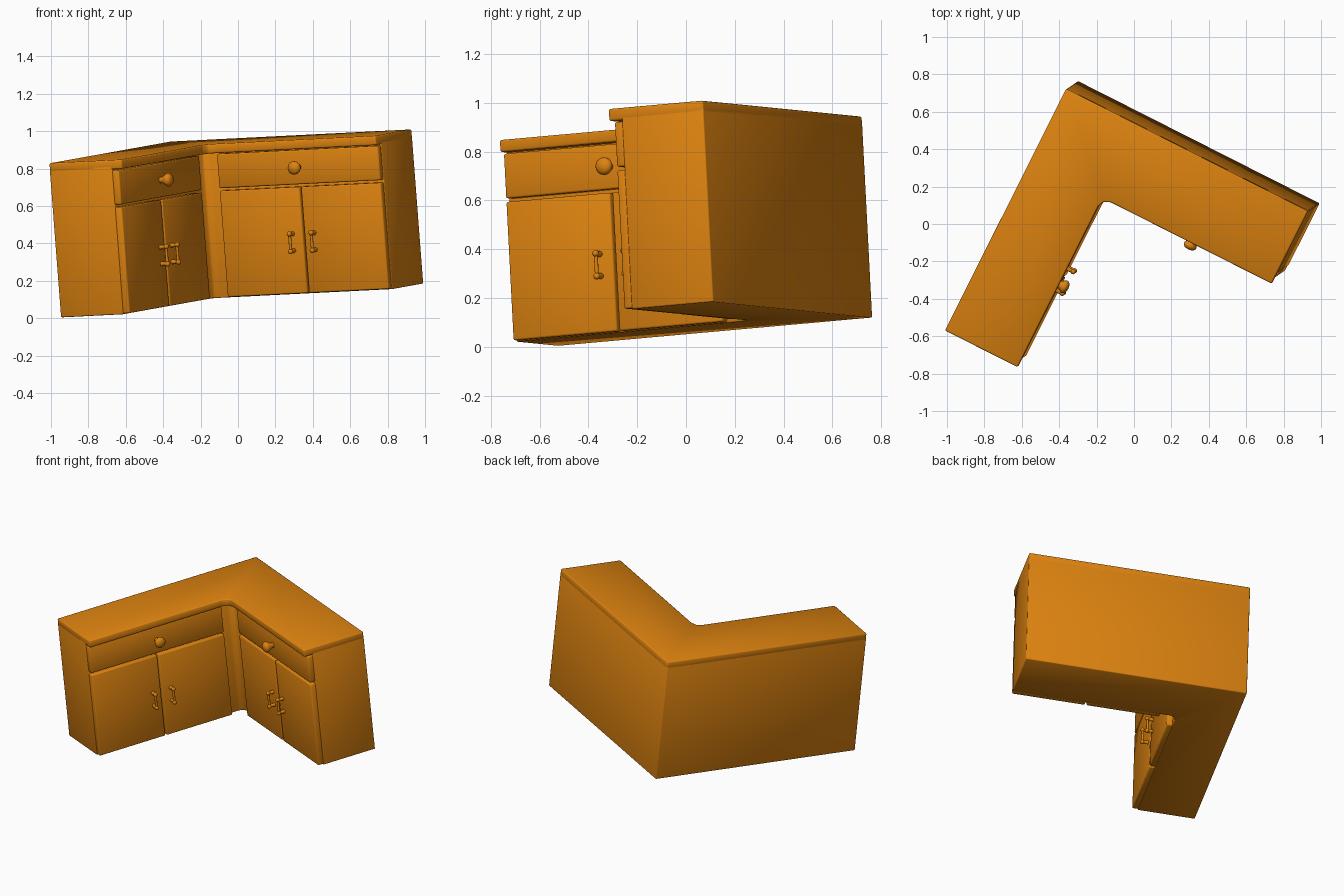
import bpy, bmesh, math
from mathutils import Matrix, Vector

if "Cube" in bpy.data.objects:
    bpy.data.objects.remove(bpy.data.objects["Cube"], do_unlink=True)

# Single wood colour
wood = bpy.data.materials.new("orange_wood")
wood.use_nodes = True
COLOR = (0.72, 0.225, 0.005, 1)
wood.diffuse_color = COLOR
wood.node_tree.nodes["Principled BSDF"].inputs["Base Color"].default_value = COLOR

# Tilted frame with its origin at the rear bottom corner of the L
u = Vector((0.891, -0.451, 0.045)).normalized()
v = Vector((0.443, 0.893, 0.08))
v = (v - u * v.dot(u)).normalized()
w = u.cross(v)
FRAME = Matrix.Translation((-0.30, 0.765, 0.12)) @ Matrix((u, v, w)).transposed().to_4x4()
# Swaps the right wing with the left wing
SWAP = Matrix(((0, -1, 0, 0), (-1, 0, 0, 0), (0, 0, 1, 0), (0, 0, 0, 1)))

LENGTH, BODY, FRONT, TOP, HEIGHT = 1.45, 0.375, 0.412, 0.435, 0.828


def finish(name, bm, left=False):
    bm.transform(FRAME @ SWAP if left else FRAME)
    bmesh.ops.recalc_face_normals(bm, faces=bm.faces)
    mesh = bpy.data.meshes.new(name)
    bm.to_mesh(mesh)
    bm.free()
    mesh.materials.append(wood)
    ob = bpy.data.objects.new(name, mesh)
    bpy.context.collection.objects.link(ob)
    bpy.ops.object.select_all(action='DESELECT')
    ob.select_set(True)
    bpy.context.view_layer.objects.active = ob
    bpy.ops.object.shade_smooth_by_angle(angle=math.radians(50))
    return ob


def prism(points, z0, z1, bevel):
    """Extruded outline with rounded edges."""
    bm = bmesh.new()
    face = bm.faces.new([bm.verts.new((x, y, z0)) for x, y in points])
    ext = bmesh.ops.extrude_face_region(bm, geom=[face])
    for vert in ext["geom"]:
        if isinstance(vert, bmesh.types.BMVert):
            vert.co.z = z1
    bmesh.ops.recalc_face_normals(bm, faces=bm.faces)
    bmesh.ops.bevel(bm, geom=bm.edges[:], offset=bevel, segments=2,
                    profile=0.5, affect='EDGES')
    return bm


def l_outline(depth, cut):
    """L-shaped plan whose inner corner is rounded off."""
    mid = cut * 0.3
    return [(0, 0), (0, -LENGTH), (depth, -LENGTH), (depth, -depth - cut),
            (depth + mid, -depth - mid), (depth + cut, -depth),
            (LENGTH, -depth), (LENGTH, 0)]


def panel(x0, x1, z0, z1):
    outline = [(x0, -BODY + 0.01), (x0, -FRONT), (x1, -FRONT), (x1, -BODY + 0.01)]
    return prism(outline, z0, z1, 0.008)


def knob(x, z):
    """Flared round pull, turned around the outward axis."""
    bm = bmesh.new()
    profile = [(0.016, -0.005), (0.016, 0.012), (0.036, 0.045),
               (0.036, 0.055), (0.024, 0.068), (0, 0.072)]
    verts = [bm.verts.new((r, -d, 0)) for r, d in profile]
    edges = [bm.edges.new(pair) for pair in zip(verts, verts[1:])]
    bmesh.ops.spin(bm, geom=verts + edges, cent=(0, 0, 0), axis=(0, 1, 0),
                   angle=math.tau, steps=20)
    bmesh.ops.remove_doubles(bm, verts=bm.verts, dist=0.0005)
    bm.transform(Matrix.Translation((x, -FRONT, z)))
    return bm


def handle(x, z):
    """Upright bar between two posts with round ends."""
    bm = bmesh.new()
    place = Matrix.Translation((x, -FRONT, z))
    turn = Matrix.Rotation(math.pi / 2, 4, 'X')
    for s in (-1, 1):
        bmesh.ops.create_cone(bm, cap_ends=True, segments=12, radius1=0.013,
                              radius2=0.009, depth=0.045,
                              matrix=place @ Matrix.Translation((0, -0.018, s * 0.045)) @ turn)
        bmesh.ops.create_uvsphere(bm, u_segments=12, v_segments=8, radius=0.014,
                                  matrix=place @ Matrix.Translation((0, -0.038, s * 0.047)))
    bmesh.ops.create_cone(bm, cap_ends=True, segments=12, radius1=0.008, radius2=0.008,
                          depth=0.09, matrix=place @ Matrix.Translation((0, -0.036, 0)))
    return bm


# Carcass and countertop
finish("cabinet_body", prism(l_outline(BODY, 0.04), 0, HEIGHT - 0.03, 0.006))
finish("countertop", prism(l_outline(TOP, 0.05), HEIGHT - 0.05, HEIGHT, 0.008))

# Drawer, two doors and their pulls on each wing
START, END = 0.48, LENGTH - 0.004
MID = (START + END) / 2
for side, left in (("right", False), ("left", True)):
    finish(side + "_drawer", panel(START, END, 0.588, 0.772), left)
    finish(side + "_inner_door", panel(START, MID - 0.005, 0.004, 0.574), left)
    finish(side + "_outer_door", panel(MID + 0.005, END, 0.004, 0.574), left)
    finish(side + "_drawer_knob", knob(MID, 0.68), left)
    finish(side + "_inner_handle", handle(MID - 0.065, 0.28), left)
    finish(side + "_outer_handle", handle(MID + 0.065, 0.28), left)
